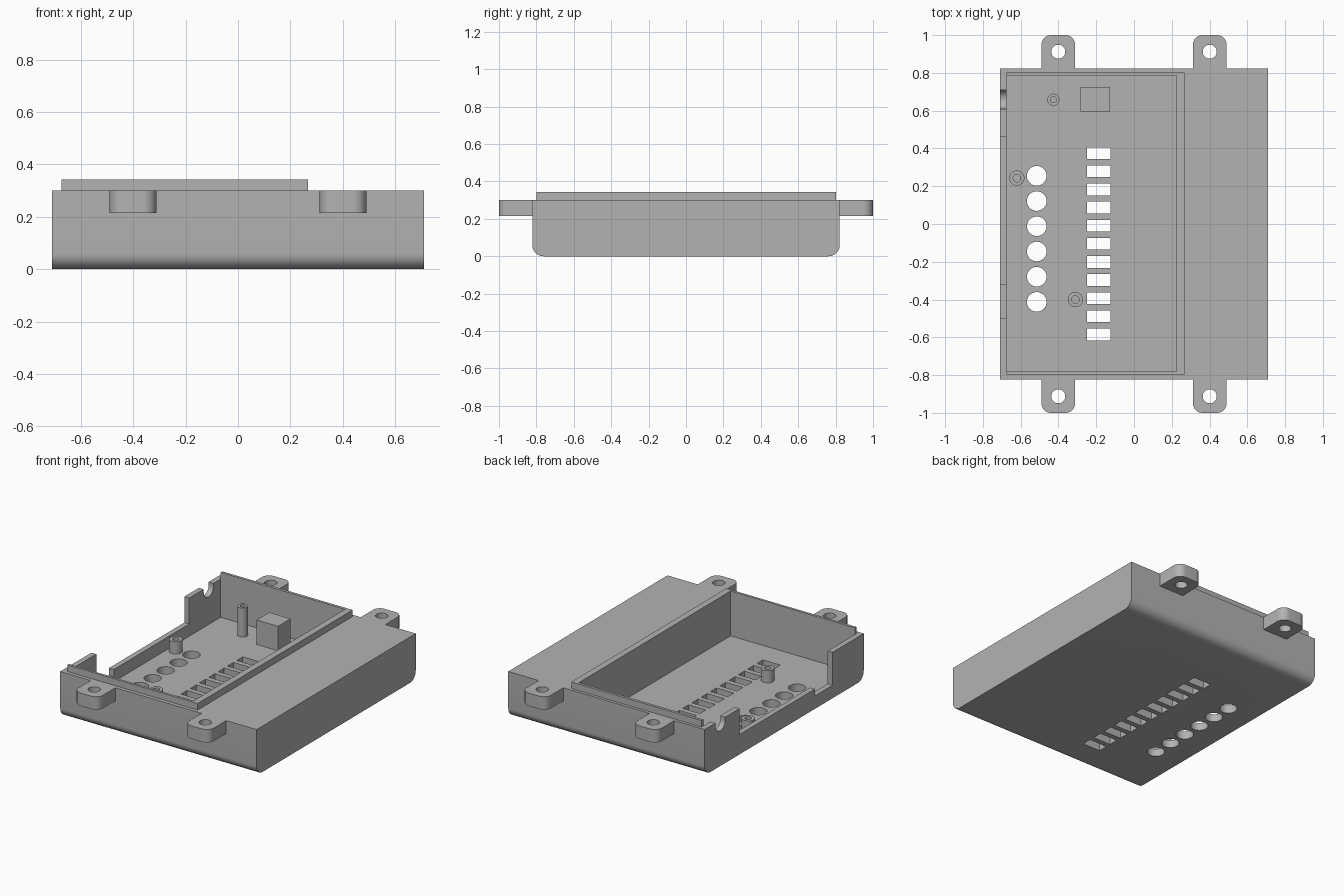
import bpy
import bmesh
from math import sin, cos, pi, radians

cube = bpy.data.objects.get("Cube")
if cube:
    bpy.data.objects.remove(cube, do_unlink=True)

grey = bpy.data.materials.new("matte grey")
grey.use_nodes = True
grey.diffuse_color = (0.45, 0.45, 0.45, 1)
grey.node_tree.nodes["Principled BSDF"].inputs["Base Color"].default_value = (0.45, 0.45, 0.45, 1)


def arc(cx, cy, r, start, end, steps=10):
    angles = [radians(start + (end - start) * i / steps) for i in range(steps + 1)]
    return [(cx + r * cos(a), cy + r * sin(a)) for a in angles]


def prism(name, outline, low, high, axis="z"):
    """Extrude a 2D outline (xy along z, or yz along x) between two levels."""
    bm = bmesh.new()
    place = (lambda p: (p[0], p[1], low)) if axis == "z" else (lambda p: (low, p[0], p[1]))
    face = bm.faces.new([bm.verts.new(place(p)) for p in outline])
    new = bmesh.ops.extrude_face_region(bm, geom=[face])["geom"]
    shift = (0, 0, high - low) if axis == "z" else (high - low, 0, 0)
    bmesh.ops.translate(bm, vec=shift, verts=[g for g in new if isinstance(g, bmesh.types.BMVert)])
    bmesh.ops.recalc_face_normals(bm, faces=bm.faces)
    mesh = bpy.data.meshes.new(name)
    bm.to_mesh(mesh)
    bm.free()
    mesh.materials.append(grey)
    obj = bpy.data.objects.new(name, mesh)
    bpy.context.collection.objects.link(obj)
    return obj


def box(name, x0, x1, y0, y1, z0, z1):
    return prism(name, [(x0, y0), (x1, y0), (x1, y1), (x0, y1)], z0, z1)


def cylinder(name, x, y, r, z0, z1):
    return prism(name, arc(x, y, r, 0, 360, 32)[:-1], z0, z1)


def activate(obj):
    bpy.ops.object.select_all(action="DESELECT")
    obj.select_set(True)
    bpy.context.view_layer.objects.active = obj


def cut(obj, *cutters):
    activate(obj)
    for cutter in cutters:
        mod = obj.modifiers.new("cut", "BOOLEAN")
        mod.operation = "DIFFERENCE"
        mod.solver = "EXACT"
        mod.object = cutter
        bpy.ops.object.modifier_apply(modifier=mod.name)
        bpy.data.objects.remove(cutter, do_unlink=True)


def smooth(obj):
    activate(obj)
    bpy.ops.object.shade_smooth_by_angle(angle=radians(30))


FLOOR, RIM = 0.05, 0.30
LEFT, POCKET_L, POCKET_R = -0.71, -0.675, 0.225
POCKET_F, POCKET_B = -0.782, 0.785

# Case body: rounded lower edges, solid beside the pocket
profile = [(0.822, RIM), (-0.822, RIM)]
profile += arc(-0.762, 0.06, 0.06, 180, 270) + arc(0.762, 0.06, 0.06, 270, 360)
body = prism("case_body", profile, LEFT, 0.71, "x")
cut(body, box("pocket", POCKET_L, POCKET_R, POCKET_F, POCKET_B, FLOOR, 0.5))

# Side wall openings and cable notch
cut(body,
    box("board_opening", -0.8, POCKET_L + 0.01, -0.32, 0.46, 0.13, 0.5),
    box("deep_opening", -0.8, POCKET_L + 0.01, -0.5, -0.319, 0.085, 0.5))
notch = arc(0.66, 0.28, 0.05, 180, 360, 16) + [(0.71, 0.5), (0.61, 0.5)]
cut(body, prism("cable_notch", notch, -0.8, POCKET_L + 0.01, "x"))

# Round and rectangular openings in the floor
for i in range(6):
    cut(body, cylinder("round_hole", -0.515, 0.255 - 0.1335 * i, 0.052, -0.1, 0.2))
for i in range(11):
    y = 0.375 - 0.096 * i
    cut(body, box("slot", -0.25, -0.125, y - 0.031, y + 0.031, -0.1, 0.2))
smooth(body)

# Raised lip around three sides of the pocket
lip = prism("rim_lip", [
    (POCKET_L, -0.798), (0.267, -0.798), (0.267, 0.803), (POCKET_L, 0.803),
    (POCKET_L, POCKET_B), (POCKET_R, POCKET_B), (POCKET_R, POCKET_F), (POCKET_L, POCKET_F),
], RIM, 0.343)

# Screw posts with blind holes
for name, x, y, r, top in (
        ("side_post", -0.62, 0.243, 0.04, 0.13),
        ("front_post", -0.31, -0.4, 0.04, 0.13),
        ("tall_post", -0.427, 0.658, 0.032, 0.24)):
    post = cylinder(name, x, y, r, FLOOR - 0.01, top)
    cut(post, cylinder("screw_hole", x, y, r / 2, top - 0.06, top + 0.1))
    smooth(post)

# Support block
box("support_block", -0.282, -0.127, 0.595, 0.725, FLOOR - 0.01, 0.21)

# Four mounting tabs, mirrored from one
outline = [(0.312, 0.81), (0.49, 0.81)]
outline += arc(0.44, 0.95, 0.05, 0, 90) + arc(0.362, 0.95, 0.05, 90, 180)
tabs = prism("mounting_tabs", outline, 0.215, RIM)
cut(tabs, cylinder("tab_hole", 0.401, 0.912, 0.037, 0.1, 0.5))
mirror = tabs.modifiers.new("mirror", "MIRROR")
mirror.use_axis = (True, True, False)
mirror.use_mirror_merge = False
bpy.ops.object.modifier_apply(modifier=mirror.name)
smooth(tabs)
